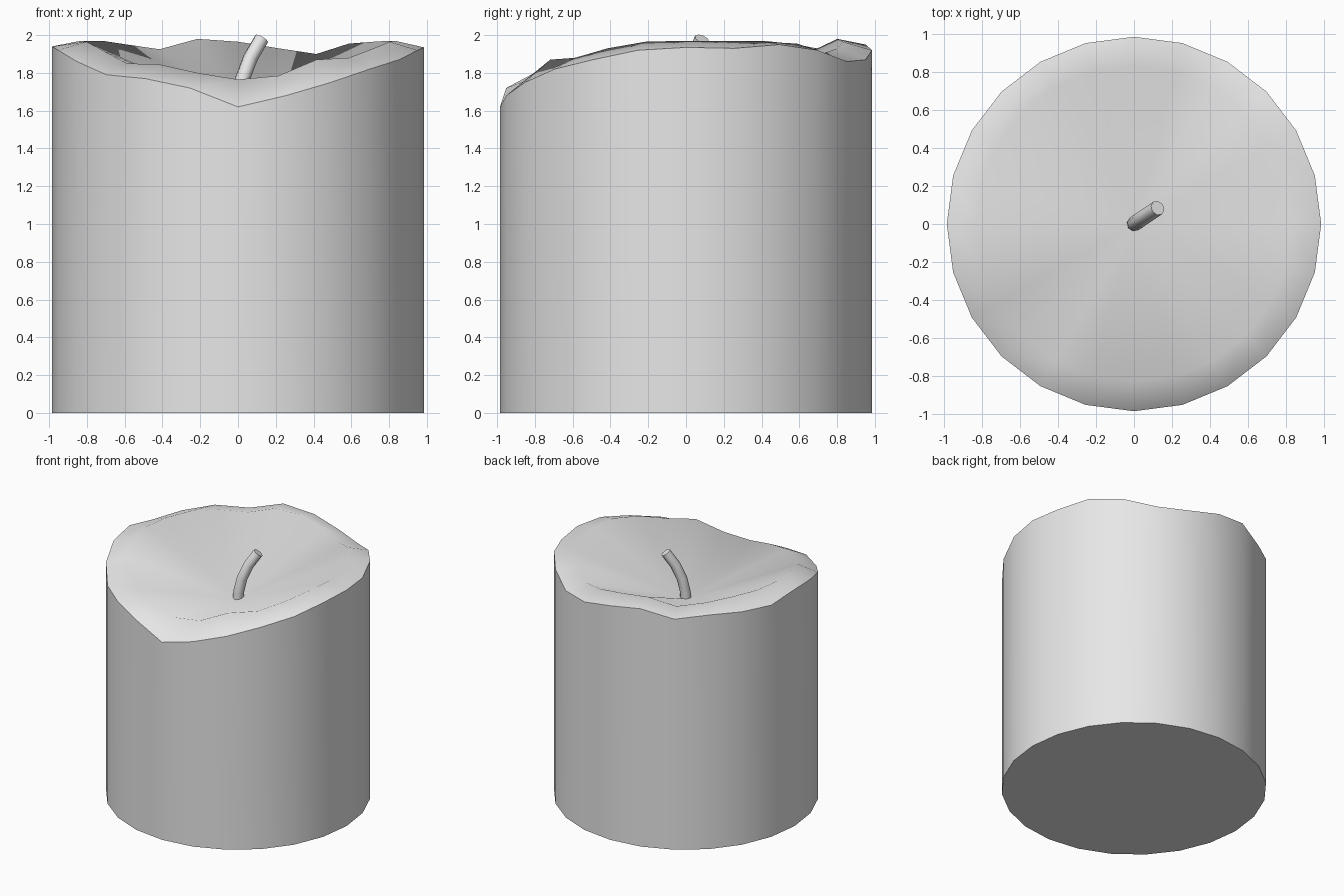
import bpy
import bmesh
import math
from mathutils import Vector

cube = bpy.data.objects.get("Cube")
if cube:
    bpy.data.objects.remove(cube, do_unlink=True)


def material(name, value):
    mat = bpy.data.materials.new(name)
    mat.use_nodes = True
    color = (value, value, value, 1)
    mat.diffuse_color = color
    mat.node_tree.nodes["Principled BSDF"].inputs["Base Color"].default_value = color
    return mat


wax = material("pale grey wax", 0.8)


def ring(bm, center, radius, heights):
    """Closed ring of vertices, one for each height."""
    n = len(heights)
    return [bm.verts.new((center[0] + radius * math.cos(math.tau * i / n),
                          center[1] + radius * math.sin(math.tau * i / n), z))
            for i, z in enumerate(heights)]


def bridge(bm, low, high):
    n = len(low)
    for i in range(n):
        j = (i + 1) % n
        bm.faces.new((low[i], low[j], high[j], high[i]))


def finish(bm, name, sharp_rings):
    bmesh.ops.recalc_face_normals(bm, faces=bm.faces)
    for face in bm.faces:
        face.smooth = True
    for loop in sharp_rings:
        for i, vert in enumerate(loop):
            edge = bm.edges.get((vert, loop[(i + 1) % len(loop)]))
            edge.smooth = False
    mesh = bpy.data.meshes.new(name)
    bm.to_mesh(mesh)
    bm.free()
    mesh.materials.append(wax)
    obj = bpy.data.objects.new(name, mesh)
    bpy.context.collection.objects.link(obj)
    return obj


# Melted rim heights, counter-clockwise from +x
outer = [1.935, 1.93, 1.95, 1.92, 1.86, 1.87, 1.92, 1.95, 1.89, 1.92, 1.91, 1.90,
         1.94, 1.92, 1.86, 1.79, 1.77, 1.72, 1.62, 1.68, 1.75, 1.82, 1.87, 1.92]
inner = [1.97, 1.97, 1.965, 1.955, 1.90, 1.93, 1.965, 1.98, 1.925, 1.95, 1.97, 1.97,
         1.97, 1.965, 1.92, 1.85, 1.845, 1.80, 1.765, 1.785, 1.87, 1.88, 1.93, 1.965]

# Candle body: straight wall, sloping lip and a shallow bowl
bm = bmesh.new()
base = ring(bm, (0, 0), 0.985, [0] * len(outer))
rim = ring(bm, (0, 0), 0.985, outer)
lip = ring(bm, (0, 0), 0.83, inner)
bridge(bm, base, rim)
bridge(bm, rim, lip)
bm.faces.new(base)
apex = bm.verts.new((0, 0, 1.6))
for a, b in zip(lip, lip[1:] + lip[:1]):
    bm.faces.new((a, b, apex))
finish(bm, "candle_body", [base, rim])

# Wick: round tube bending towards the back left
lean = Vector((0.83, 0.56, 0))
path = [(0, 1.56), (0.005, 1.66), (0.03, 1.77), (0.08, 1.88), (0.15, 1.98)]
points = [lean * d + Vector((0, 0, z)) for d, z in path]
side = lean.cross(Vector((0, 0, 1))).normalized()
bm = bmesh.new()
sides = 8
rings = []
for i, p in enumerate(points):
    tangent = (points[min(i + 1, len(points) - 1)] - points[max(i - 1, 0)]).normalized()
    across = side.cross(tangent)
    angles = [math.tau * k / sides for k in range(sides)]
    rings.append([bm.verts.new(p + 0.04 * (side * math.cos(t) + across * math.sin(t)))
                  for t in angles])
for low, high in zip(rings, rings[1:]):
    bridge(bm, low, high)
bm.faces.new(rings[0])
bm.faces.new(rings[-1])
finish(bm, "wick", [rings[0], rings[-1]])
